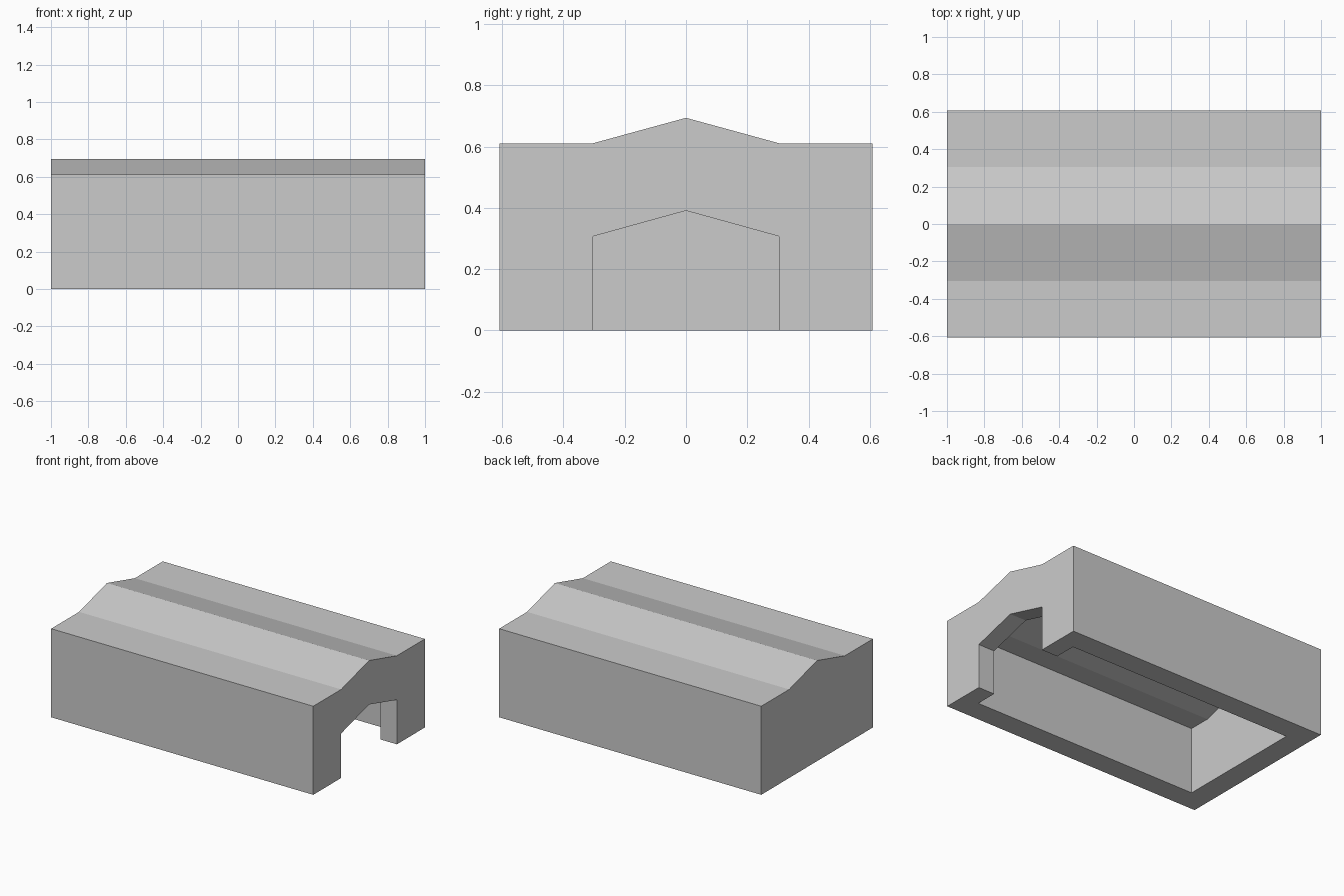
import bpy
import bmesh

if "Cube" in bpy.data.objects:
    bpy.data.objects.remove(bpy.data.objects["Cube"])


def prism(name, half, x0, x1):
    """Extrude a y/z profile, mirrored about y = 0, from x0 to x1."""
    outline = half + [(-y, z) for y, z in reversed(half) if y > 0]
    bm = bmesh.new()
    face = bm.faces.new([bm.verts.new((x0, y, z)) for y, z in outline])
    ext = bmesh.ops.extrude_face_region(bm, geom=[face])
    moved = [v for v in ext["geom"] if isinstance(v, bmesh.types.BMVert)]
    bmesh.ops.translate(bm, verts=moved, vec=(x1 - x0, 0, 0))
    bmesh.ops.recalc_face_normals(bm, faces=bm.faces[:])
    mesh = bpy.data.meshes.new(name)
    bm.to_mesh(mesh)
    bm.free()
    obj = bpy.data.objects.new(name, mesh)
    bpy.context.collection.objects.link(obj)
    return obj


# Outer block with flat shoulders and a low ridge
shelter = prism("shelter_shell",
                [(0.608, 0), (0.608, 0.611), (0.304, 0.611), (0, 0.694)], -1, 1)

# Hollow room, open underneath, with a ceiling that follows the roof
room = prism("room_cutter",
             [(0.456, -0.1), (0.456, 0.459), (0.304, 0.459), (0, 0.542)], -0.848, 0.876)

# Gabled doorway through the right end wall
doorway = prism("doorway_cutter",
                [(0.304, -0.1), (0.304, 0.307), (0, 0.391)], 0.7, 1.1)

# Cut the room and doorway out, then remove the cutters
for cutter in (room, doorway):
    mod = shelter.modifiers.new(cutter.name, "BOOLEAN")
    mod.operation = "DIFFERENCE"
    mod.solver = "EXACT"
    mod.object = cutter
    cutter.hide_render = True

bpy.context.view_layer.objects.active = shelter
shelter.select_set(True)
for mod in list(shelter.modifiers):
    bpy.ops.object.modifier_apply(modifier=mod.name)
for cutter in (room, doorway):
    bpy.data.objects.remove(cutter, do_unlink=True)
